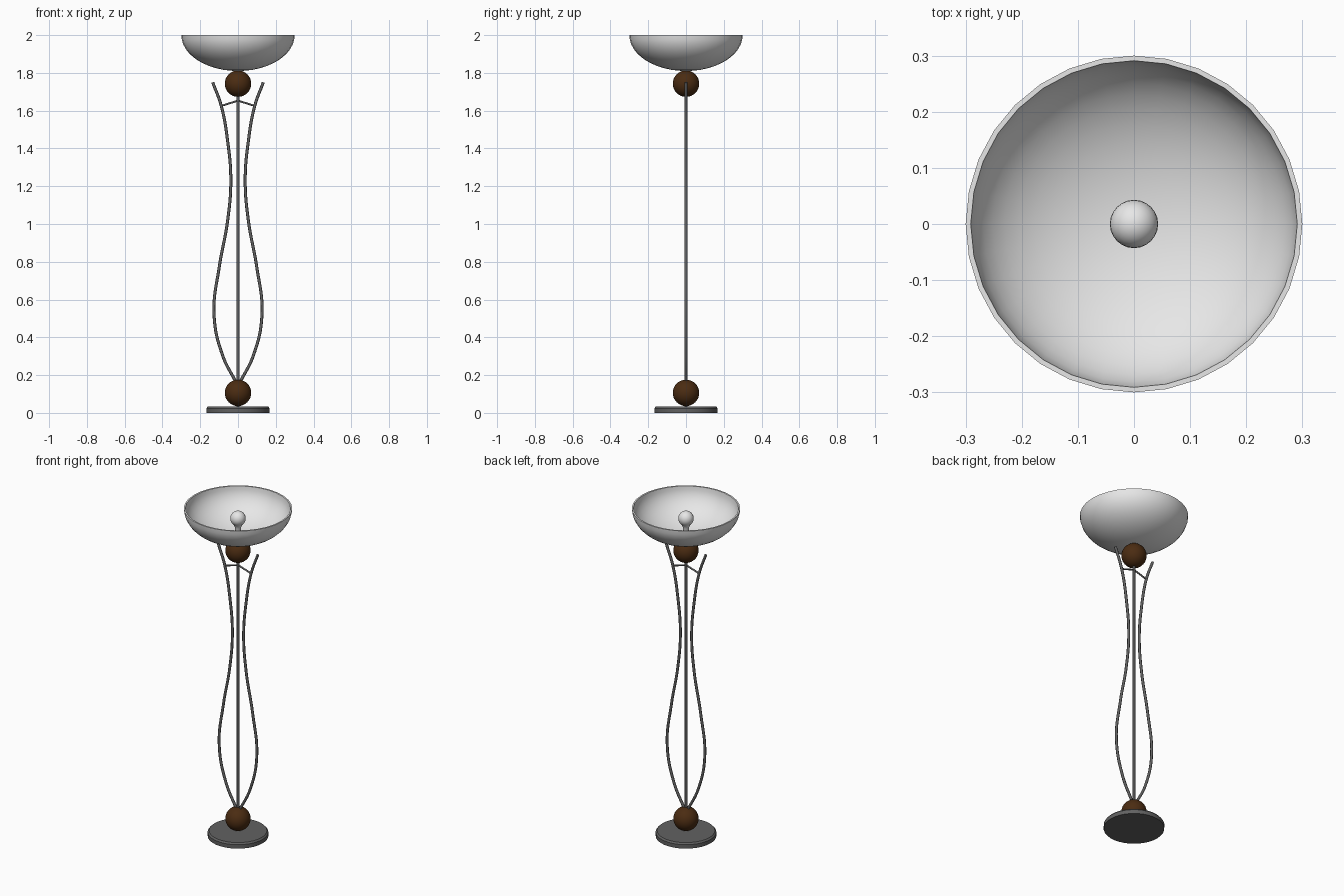
import bpy, math

if "Cube" in bpy.data.objects:
    bpy.data.objects.remove(bpy.data.objects["Cube"])


def material(name, rgb):
    m = bpy.data.materials.new(name)
    m.diffuse_color = (*rgb, 1)
    m.use_nodes = True
    m.node_tree.nodes["Principled BSDF"].inputs["Base Color"].default_value = m.diffuse_color
    return m


METAL = material("dark grey metal", (0.12, 0.12, 0.12))
WOOD = material("dark brown wood", (0.07, 0.025, 0.006))
GLASS = material("frosted white glass", (0.8, 0.8, 0.8))
BULB = material("bulb white", (0.8, 0.8, 0.8))


def lathe(name, profile, mat, n=32, angle=40):
    """Revolve (radius, z) points about the z axis; r = 0 makes a pole."""
    verts, faces, rings = [], [], []
    for r, z in profile:
        start = len(verts)
        if r < 1e-6:
            verts.append((0, 0, z))
            rings.append([start] * n)
        else:
            for i in range(n):
                a = 2 * math.pi * i / n
                verts.append((r * math.cos(a), r * math.sin(a), z))
            rings.append(list(range(start, start + n)))
    for lo, hi in zip(rings, rings[1:]):
        for i in range(n):
            j = (i + 1) % n
            quad = list(dict.fromkeys((lo[i], lo[j], hi[j], hi[i])))
            faces.append(quad)
    mesh = bpy.data.meshes.new(name)
    mesh.from_pydata(verts, [], faces)
    mesh.materials.append(mat)
    ob = bpy.data.objects.new(name, mesh)
    bpy.context.collection.objects.link(ob)
    smooth(ob, angle)
    return ob


def smooth(ob, angle=40):
    bpy.ops.object.select_all(action='DESELECT')
    ob.select_set(True)
    bpy.context.view_layer.objects.active = ob
    bpy.ops.object.shade_smooth_by_angle(angle=math.radians(angle))


def ball(name, r, z, mat):
    pts = [(r * math.sin(math.pi * i / 16), z - r * math.cos(math.pi * i / 16)) for i in range(17)]
    return lathe(name, pts, mat)


def tube(name, points, r, mat, kind='POLY'):
    """Round rod through (x, z) points in the y = 0 plane."""
    cu = bpy.data.curves.new(name, 'CURVE')
    cu.dimensions = '3D'
    cu.bevel_depth = r
    cu.bevel_resolution = 2
    cu.resolution_u = 8
    cu.use_fill_caps = True
    if kind == 'POLY':
        sp = cu.splines.new('POLY')
        sp.points.add(len(points) - 1)
        for p, (x, z) in zip(sp.points, points):
            p.co = (x, 0, z, 1)
    else:
        sp = cu.splines.new('BEZIER')
        sp.bezier_points.add(len(points) - 1)
        for p, (x, z) in zip(sp.bezier_points, points):
            p.co = (x, 0, z)
            p.handle_left_type = p.handle_right_type = 'AUTO'
    cu.materials.append(mat)
    ob = bpy.data.objects.new(name, cu)
    bpy.context.collection.objects.link(ob)
    bpy.ops.object.select_all(action='DESELECT')
    ob.select_set(True)
    bpy.context.view_layer.objects.active = ob
    bpy.ops.object.convert(target='MESH')
    smooth(bpy.context.object, 50)


# Foot disc with a softened top edge
lathe("base", [(0, 0), (0.168, 0), (0.168, 0.024), (0.16, 0.033), (0, 0.033)], METAL, angle=30)

# Wooden balls at foot and head
ball("lower_ball", 0.07, 0.106, WOOD)
ball("upper_ball", 0.07, 1.743, WOOD)

# Central stem
tube("stem", [(0, 0.03), (0, 1.82)], 0.008, METAL)

# Curved side rods and the braces that hold them
RODS = [(0.012, 0.165), (0.08, 0.30), (0.127, 0.52), (0.098, 0.78), (0.056, 1.01),
        (0.038, 1.23), (0.055, 1.44), (0.09, 1.63), (0.134, 1.75)]
for side, s in (("left", -1), ("right", 1)):
    tube(side + "_rod", [(s * x, z) for x, z in RODS], 0.008, METAL, 'BEZIER')
    tube(side + "_brace", [(0, 1.653), (s * 0.09, 1.625)], 0.005, METAL)

# Open bowl shade: outer wall, rim, inner wall
arc = [math.pi / 2 * i / 12 for i in range(13)]
outer = [(0.3 * math.sin(a), 2 - 0.19 * math.cos(a)) for a in arc]
inner = [(0.291 * math.sin(a), 2 - 0.181 * math.cos(a)) for a in reversed(arc)]
lathe("bowl_shade", outer + inner, GLASS)

# Socket and bulb inside the bowl
lathe("socket", [(0, 1.815), (0.017, 1.815), (0.017, 1.868), (0, 1.868)], WOOD, n=16)
bulb = [(0, 1.866), (0.016, 1.866), (0.018, 1.885), (0.026, 1.905)]
bulb += [(0.043 * math.cos(t), 1.938 + 0.043 * math.sin(t))
         for t in (math.radians(d) for d in range(-40, 90, 13))]
lathe("bulb", bulb + [(0, 1.981)], BULB, n=24, angle=60)
